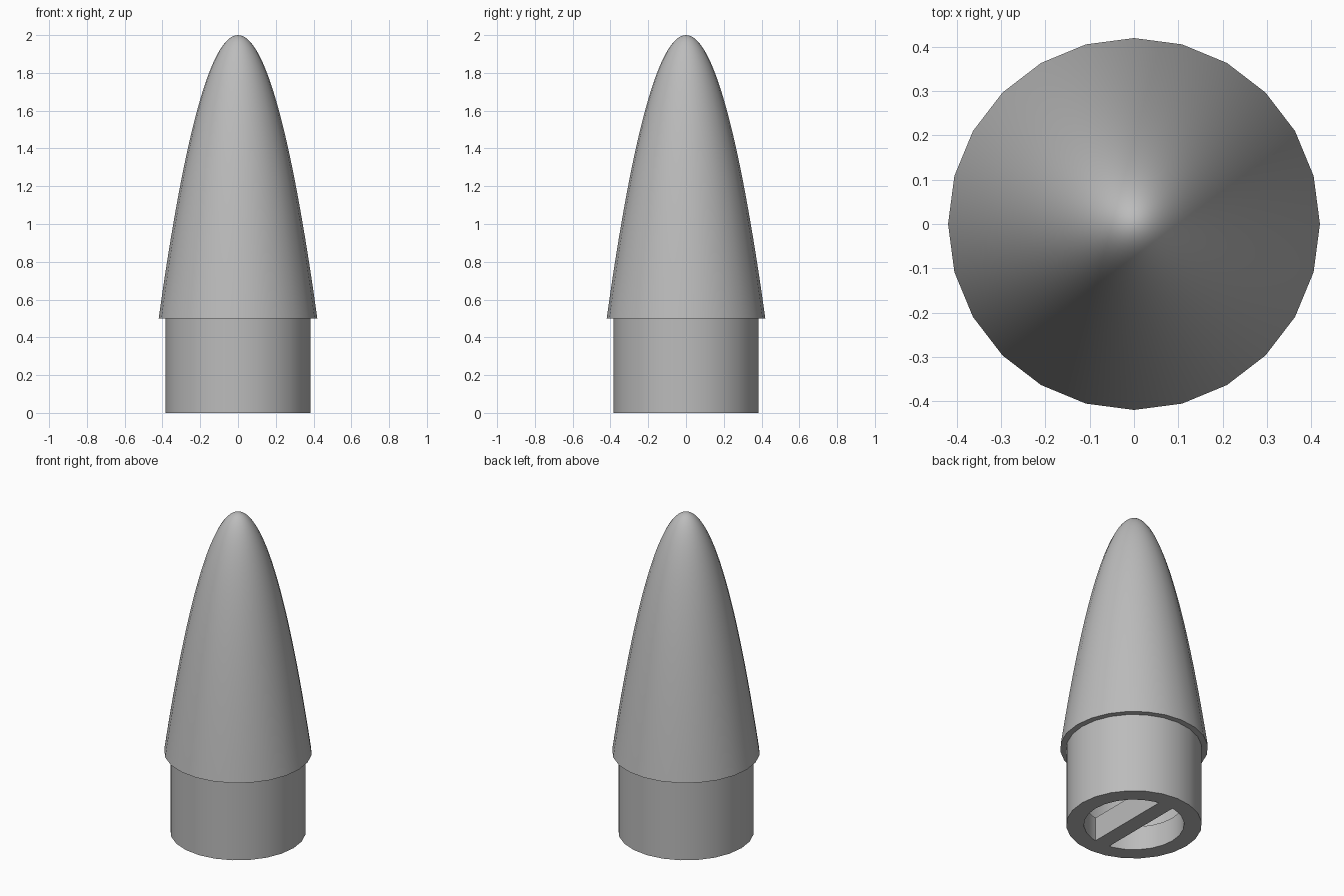
import bpy
import bmesh
import math

cube = bpy.data.objects.get("Cube")
if cube:
    bpy.data.objects.remove(cube)

SIDES = 24
NOSE_R, SHOULDER_R, HOLE_R = 0.42, 0.385, 0.285
TOP, JOINT, PLUG = 2.0, 0.5, 0.15
WALL = 0.035

grey = bpy.data.materials.new("plain grey")
grey.use_nodes = True
colour = (0.5, 0.5, 0.5, 1)
grey.diffuse_color = colour
grey.node_tree.nodes["Principled BSDF"].inputs["Base Color"].default_value = colour


def finish(name, bm):
    bmesh.ops.recalc_face_normals(bm, faces=bm.faces)
    mesh = bpy.data.meshes.new(name)
    bm.to_mesh(mesh)
    bm.free()
    mesh.materials.append(grey)
    obj = bpy.data.objects.new(name, mesh)
    bpy.context.collection.objects.link(obj)
    bpy.ops.object.select_all(action='DESELECT')
    obj.select_set(True)
    bpy.context.view_layer.objects.active = obj
    bpy.ops.object.shade_smooth_by_angle(angle=math.radians(35))
    return obj


def lathe(name, profile, closed):
    """Spin (radius, height) points around the z axis."""
    bm = bmesh.new()
    verts = [bm.verts.new((r, 0, z)) for r, z in profile]
    edges = [bm.edges.new(pair) for pair in zip(verts, verts[1:])]
    if closed:
        edges.append(bm.edges.new((verts[-1], verts[0])))
    bmesh.ops.spin(bm, geom=verts + edges, cent=(0, 0, 0), axis=(0, 0, 1),
                   angle=math.tau, steps=SIDES, use_merge=True)
    bmesh.ops.remove_doubles(bm, verts=bm.verts, dist=0.0001)
    return finish(name, bm)


def parabola(radius, tip, steps=32):
    """Half of a parabolic nose, from the tip down to the joint."""
    return [(radius * i / steps, tip - (tip - JOINT) * (i / steps) ** 2)
            for i in range(steps + 1)]


# Hollow parabolic nose with a flat rim overhanging the shoulder
outer = parabola(NOSE_R, TOP)
inner = parabola(SHOULDER_R - WALL, TOP - 2 * WALL)
lathe("nose_shell", outer + inner[::-1], False)

# Shoulder tube with a thick pierced plug at its base
bore = SHOULDER_R - WALL
lathe("shoulder", [(SHOULDER_R, 0), (SHOULDER_R, JOINT), (bore, JOINT),
                   (bore, PLUG), (HOLE_R, PLUG), (HOLE_R, 0)], True)

# Cord bar across the base opening
bm = bmesh.new()
bmesh.ops.create_cube(bm, size=1)
bmesh.ops.scale(bm, vec=(0.1, 2 * HOLE_R + 0.01, PLUG), verts=bm.verts)
bmesh.ops.translate(bm, vec=(0, 0, PLUG / 2), verts=bm.verts)
finish("cord_bar", bm)
